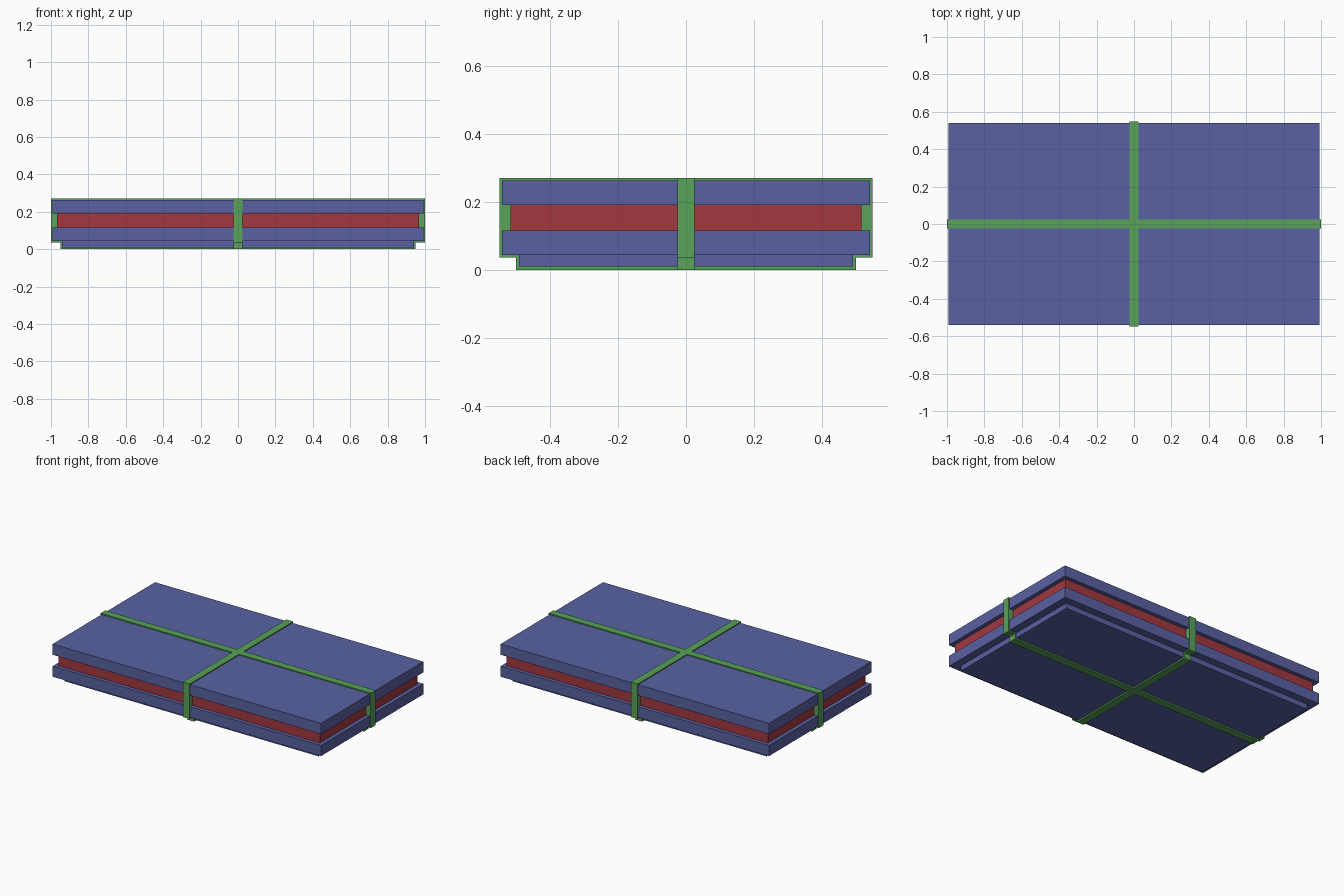
import bpy, bmesh

if "Cube" in bpy.data.objects:
    bpy.data.objects.remove(bpy.data.objects["Cube"])


def material(name, rgb):
    m = bpy.data.materials.new(name)
    m.diffuse_color = (*rgb, 1)
    m.use_nodes = True
    m.node_tree.nodes["Principled BSDF"].inputs["Base Color"].default_value = m.diffuse_color
    return m


BLUE = material("blue", (0.10, 0.12, 0.36))
RED = material("red", (0.36, 0.04, 0.05))
GREEN = material("green", (0.10, 0.36, 0.10))


def add_object(name, bm, mat):
    bmesh.ops.recalc_face_normals(bm, faces=bm.faces)
    mesh = bpy.data.meshes.new(name)
    bm.to_mesh(mesh)
    bm.free()
    mesh.materials.append(mat)
    obj = bpy.data.objects.new(name, mesh)
    bpy.context.collection.objects.link(obj)


def slab(name, hx, hy, z0, z1, mat):
    bm = bmesh.new()
    bmesh.ops.create_cube(bm, size=1)
    for v in bm.verts:
        v.co = (v.co.x * 2 * hx, v.co.y * 2 * hy, z1 if v.co.z > 0 else z0)
    add_object(name, bm, mat)


# Stack of layers: name, half length, half width, bottom, top, colour
LAYERS = [
    ("foot_plate", 0.941, 0.491, 0.009, 0.044, BLUE),
    ("lower_slab", 0.993, 0.541, 0.044, 0.115, BLUE),
    ("middle_filling", 0.967, 0.516, 0.115, 0.191, RED),
    ("upper_slab", 0.993, 0.541, 0.191, 0.263, BLUE),
]
for layer in LAYERS:
    slab(*layer)


def strap(name, axis, half_width=0.025, t=0.007):
    """Band wrapped round the stack, filling the gap beside the middle layer."""
    foot, low, mid = (LAYERS[i][1 + axis] for i in range(3))
    inner = [(foot, 0.009), (foot, 0.044), (low, 0.044), (low, 0.115),
             (mid, 0.115), (mid, 0.191), (low, 0.191), (low, 0.263)]
    o = low + t
    outer = [(foot + 0.009, 0), (foot + 0.009, 0.036), (o, 0.036), (o, 0.115),
             (o, 0.115), (o, 0.191), (o, 0.191), (o, 0.270)]
    bm = bmesh.new()

    def ring(side, profile):
        loop = profile + [(-r, z) for r, z in reversed(profile)]
        return [bm.verts.new((r, side, z) if axis == 0 else (side, r, z))
                for r, z in loop]

    a, b = (ring(s, outer) for s in (-half_width, half_width))
    c, d = (ring(s, inner) for s in (half_width, -half_width))
    rings = [a, b, c, d]
    for k in range(4):
        p, q = rings[k], rings[(k + 1) % 4]
        for i in range(len(p)):
            j = (i + 1) % len(p)
            bm.faces.new((p[i], p[j], q[j], q[i]))
    bmesh.ops.remove_doubles(bm, verts=bm.verts, dist=1e-5)
    add_object(name, bm, GREEN)


# Crossing straps
strap("long_strap", 0)
strap("cross_strap", 1)
